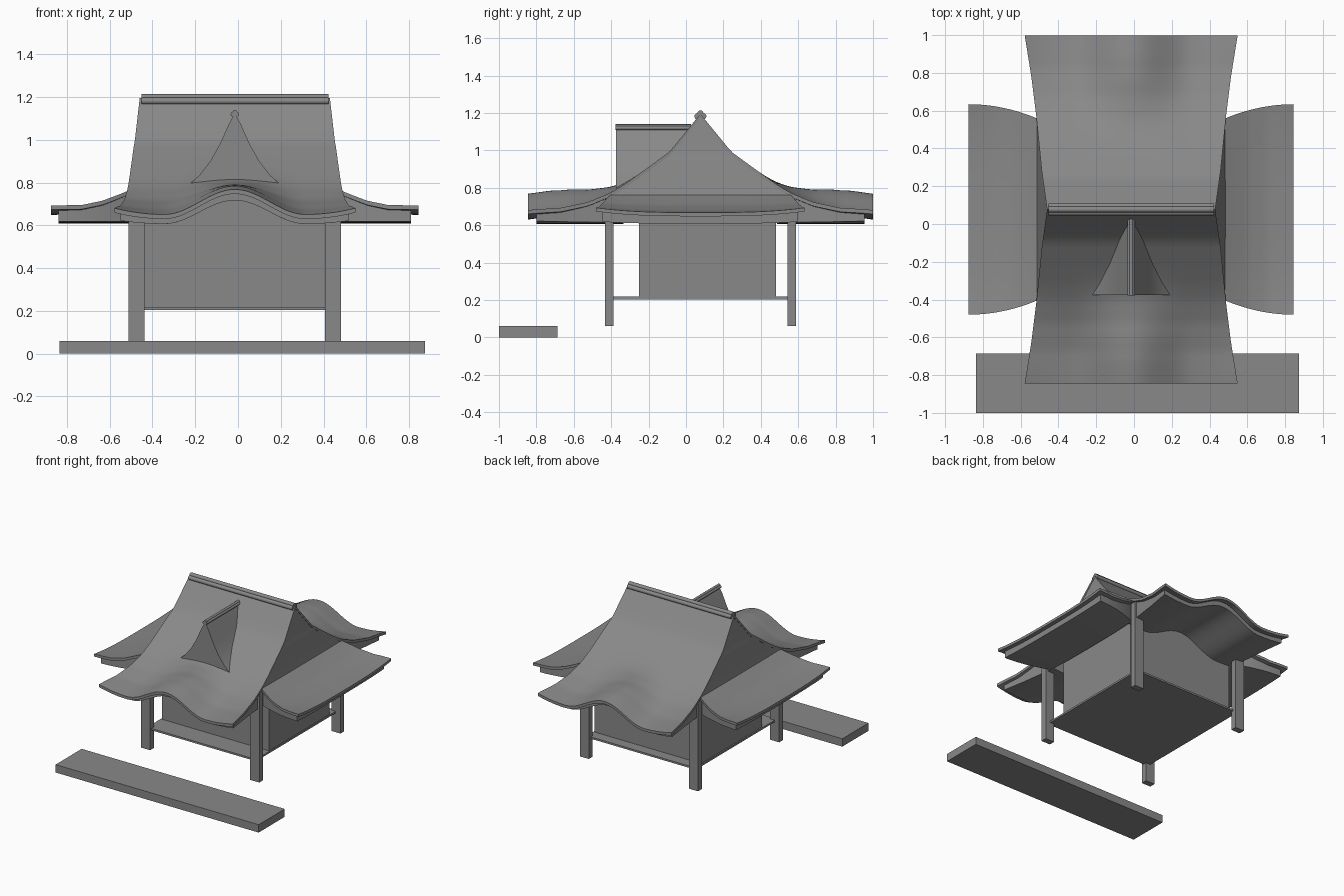
import bpy, bmesh, math
from mathutils import Matrix, Vector

if "Cube" in bpy.data.objects:
    bpy.data.objects.remove(bpy.data.objects["Cube"], do_unlink=True)

# One plain grey for everything
grey = bpy.data.materials.new("stone_grey")
grey.use_nodes = True
GREY = (0.25, 0.25, 0.25, 1)
grey.diffuse_color = GREY
grey.node_tree.nodes["Principled BSDF"].inputs["Base Color"].default_value = GREY

CX, CY = -0.015, 0.077      # centre of the building
REACH = 0.922               # ridge to front and back eaves


def finish(name, bm, smooth=False):
    mesh = bpy.data.meshes.new(name)
    bm.to_mesh(mesh)
    bm.free()
    ob = bpy.data.objects.new(name, mesh)
    bpy.context.collection.objects.link(ob)
    mesh.materials.append(grey)
    if smooth:
        bpy.ops.object.select_all(action="DESELECT")
        ob.select_set(True)
        bpy.context.view_layer.objects.active = ob
        bpy.ops.object.shade_smooth_by_angle(angle=math.radians(35))
    return ob


def box(name, lo, hi):
    lo, hi = Vector(lo), Vector(hi)
    bm = bmesh.new()
    bmesh.ops.create_cube(bm, size=1, matrix=Matrix.Translation((lo + hi) / 2)
                          @ Matrix.Diagonal((*(hi - lo), 1)))
    return finish(name, bm)


def slab(name, top, bottom, us, vs):
    """Closed curved slab between the surfaces top(u, v) and bottom(u, v)."""
    bm = bmesh.new()
    layers = []
    for surface in (top, bottom):
        rows = [[bm.verts.new(surface(u, v)) for u in us] for v in vs]
        layers.append(rows)
        for a, b in zip(rows, rows[1:]):
            for i in range(len(us) - 1):
                bm.faces.new((a[i], a[i + 1], b[i + 1], b[i]))
    rims = [(layer[0] + [r[-1] for r in layer[1:]] + layer[-1][-2::-1]
             + [r[0] for r in layer[-2:0:-1]]) for layer in layers]
    for i in range(len(rims[0])):
        bm.faces.new((rims[0][i - 1], rims[0][i], rims[1][i], rims[1][i - 1]))
    bmesh.ops.recalc_face_normals(bm, faces=bm.faces)
    return finish(name, bm, True)


def tubes(name, centre, length, radius, along):
    """Three round tiles bundled as a ridge cap."""
    bm = bmesh.new()
    turn = Matrix.Rotation(math.pi / 2, 4, "Y" if along == "x" else "X")
    for side, up in ((-1, 0), (1, 0), (0, 1)):
        shift = Vector((0, side, up) if along == "x" else (side, 0, up)) * radius
        bmesh.ops.create_cone(bm, cap_ends=True, segments=16, radius1=radius,
                              radius2=radius, depth=length,
                              matrix=Matrix.Translation(Vector(centre) + shift) @ turn)
    return finish(name, bm, True)


def span(a, b, n):
    return [a + (b - a) * i / n for i in range(n + 1)]


def ramp(a, b, t):
    t = min(1, max(0, (t - a) / (b - a)))
    return t * t * (3 - 2 * t)


def lookup(points, t):
    for (a, za), (b, zb) in zip(points, points[1:]):
        if t <= b:
            return za + (zb - za) * (t - a) / (b - a)
    return points[-1][1]


# Roof heights and widths by distance from the ridge
MAIN = [(0, 1.195), (0.165, 0.993), (0.32, 0.88), (0.4, 0.823), (0.48, 0.773),
        (0.6, 0.718), (0.75, 0.675), (0.93, 0.65)]
WIDTH = [(0, 0.445), (0.2, 0.473), (0.5, 0.503), (0.7, 0.528), (0.93, 0.565)]
SIDE = [(0.47, 0.775), (0.53, 0.745), (0.62, 0.705), (0.72, 0.678), (0.87, 0.667)]


def wave(x, bump, lift):
    """Raised middle and lifted ends of the front and back eaves."""
    a = abs(x)
    if a < 0.33:
        return bump * 0.5 * (1 + math.cos(math.pi * a / 0.33))
    return lift * ((a - 0.33) / 0.235) ** 2


def main_roof(u, v, drop=0.0):
    d = abs(v)
    x = u * lookup(WIDTH, d)
    z = lookup(MAIN, d) + wave(x, 0.117 * ramp(0.3, 0.82, d), 0.03 * ramp(0.4, REACH, d))
    return (CX + x, CY + v, z - drop)


def main_soffit(u, v):
    x = u * lookup(WIDTH, abs(v))
    return (CX + x, CY + v, 0.607 + wave(x, 0.11, 0.02))


def side_roof(u, e, sign, drop=0.0):
    t = (e - 0.47) / 0.39
    z = lookup(SIDE, e) + 0.026 * abs(u) ** 3 * t
    return (CX + sign * e, CY + u * (0.557 - 0.087 * (1 - t) ** 2), z - drop)


def side_soffit(u, e, sign):
    x, y, _ = side_roof(u, e, sign)
    return (x, y, 0.608 + 0.012 * abs(u) ** 3)


# Main roof and its boxed under-eaves
slab("main_roof", main_roof, lambda u, v: main_roof(u, v, 0.021),
     span(-1, 1, 48), span(-REACH, REACH, 64))
for label, s in (("front", -1), ("back", 1)):
    slab(label + "_under_eave", lambda u, d: main_roof(u, s * d, 0.012),
         lambda u, d: main_soffit(u, s * d),
         span(-0.96, 0.96, 48), span(0.41, REACH - 0.045, 20))

# Side roofs, their under-eaves and the gable ends
for label, s in (("right", -1), ("left", 1)):
    slab(label + "_roof", lambda u, e: side_roof(u, e, s),
         lambda u, e: side_roof(u, e, s, 0.02), span(-1, 1, 32), span(0.47, 0.86, 16))
    slab(label + "_under_eave", lambda u, e: side_roof(u, e, s, 0.012),
         lambda u, e: side_soffit(u, e, s), span(-0.94, 0.94, 32), span(0.47, 0.825, 16))
    bm = bmesh.new()
    rows = []
    for d in span(0.005, 0.52, 12):
        x, z = CX + s * (lookup(WIDTH, d) - 0.004), lookup(MAIN, d) - 0.008
        rows.append([bm.verts.new((x, CY + k * d, z)) for k in (-1, 1)])
    for a, b in zip(rows, rows[1:]):
        bm.faces.new((a[0], a[1], b[1], b[0]) if s < 0 else (a[1], a[0], b[0], b[1]))
    finish(label + "_gable", bm)

# Ridge cap
tubes("ridge_cap", (CX, CY, 1.182), 0.875, 0.016, "x")

# Front dormer: concave triangle run back into the roof
bm = bmesh.new()
half = [(0.22, 0.785), (0.165, 0.835), (0.115, 0.9), (0.07, 0.98), (0.03, 1.07)]
outline = half + [(0, 1.125)] + [(-x, z) for x, z in reversed(half)]
outline.append((0, 0.77))
face = bm.faces.new([bm.verts.new((CX + x, -0.375, z)) for x, z in outline])
ext = bmesh.ops.extrude_face_region(bm, geom=[face])
bmesh.ops.translate(bm, vec=(0, 0.4, 0),
                    verts=[g for g in ext["geom"] if isinstance(g, bmesh.types.BMVert)])
bmesh.ops.recalc_face_normals(bm, faces=bm.faces)
finish("dormer", bm, True)
tubes("dormer_ridge_cap", (CX, -0.175, 1.12), 0.405, 0.01, "y")

# Hall, floor and posts
box("hall_walls", (-0.465, -0.25, 0.21), (0.435, 0.482, 0.75))
box("floor", (-0.475, -0.415, 0.204), (0.442, 0.562, 0.218))
for fb, y in (("front", -0.411), ("back", 0.565)):
    for lr, x in (("right", -0.475), ("left", 0.445)):
        box(f"{fb}_{lr}_post", (x - 0.038, y - 0.023, 0.06), (x + 0.038, y + 0.023, 0.74))

# Front step slab
box("step_slab", (-0.836, -1, 0), (0.874, -0.686, 0.06))
